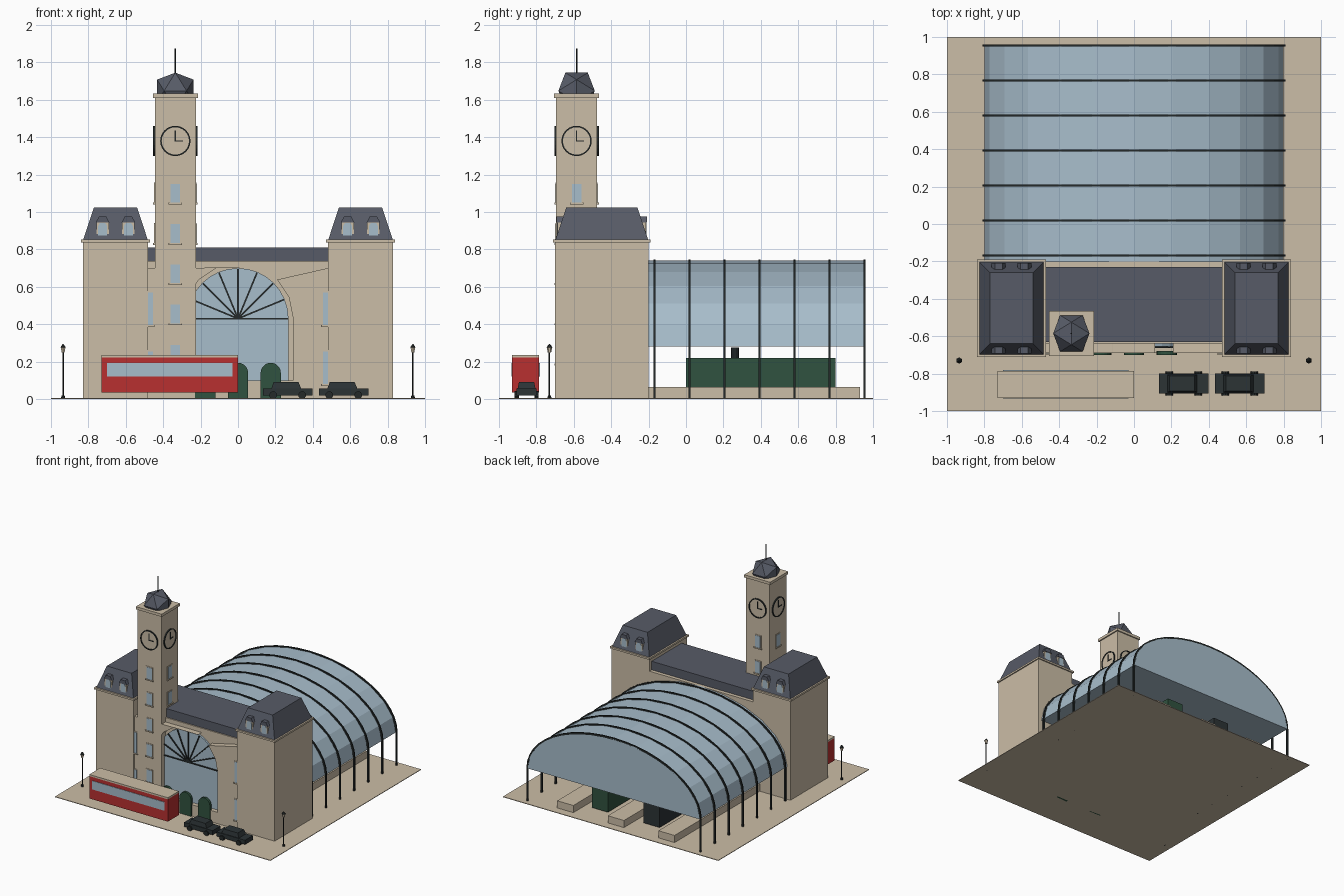
import bpy, bmesh, math
from mathutils import Matrix, Vector

if "Cube" in bpy.data.objects:
    bpy.data.objects.remove(bpy.data.objects["Cube"])


def material(name, rgb):
    m = bpy.data.materials.new(name)
    m.diffuse_color = (*rgb, 1)
    m.use_nodes = True
    m.node_tree.nodes["Principled BSDF"].inputs["Base Color"].default_value = m.diffuse_color
    return m


STONE = material("warm stone", (0.60, 0.51, 0.385))
SLATE = material("grey slate", (0.095, 0.105, 0.135))
GLASS = material("pale blue glass", (0.39, 0.51, 0.60))
IRON = material("dark iron", (0.018, 0.023, 0.023))
GREEN = material("dark green", (0.03, 0.085, 0.05))
RED = material("bus red", (0.48, 0.03, 0.03))
CAR = material("charcoal paint", (0.025, 0.033, 0.036))


def finish(name, bm, mat, M=None):
    bmesh.ops.recalc_face_normals(bm, faces=bm.faces)
    if M:
        bm.transform(M)
    me = bpy.data.meshes.new(name)
    bm.to_mesh(me)
    bm.free()
    me.materials.append(mat)
    ob = bpy.data.objects.new(name, me)
    bpy.context.collection.objects.link(ob)
    return ob


def frustum(name, lo, hi, z0, z1, mat, M=None):
    # lo and hi are (x0, x1, y0, y1) rectangles
    bm = bmesh.new()
    vs = [bm.verts.new((x, y, z)) for r, z in ((lo, z0), (hi, z1))
          for x in r[:2] for y in r[2:]]
    bmesh.ops.convex_hull(bm, input=vs)
    bmesh.ops.dissolve_limit(bm, angle_limit=0.001, verts=bm.verts, edges=bm.edges)
    return finish(name, bm, mat, M)


def box(name, x0, x1, y0, y1, z0, z1, mat, M=None):
    return frustum(name, (x0, x1, y0, y1), (x0, x1, y0, y1), z0, z1, mat, M)


def prism(name, pts, y0, y1, mat, M=None):
    # x-z outline extruded along y
    bm = bmesh.new()
    f = bm.faces.new([bm.verts.new((x, y0, z)) for x, z in pts])
    r = bmesh.ops.extrude_face_region(bm, geom=[f])
    bmesh.ops.translate(bm, vec=(0, y1 - y0, 0),
                        verts=[v for v in r["geom"] if isinstance(v, bmesh.types.BMVert)])
    return finish(name, bm, mat, M)


def cone(name, c, r0, r1, z0, z1, mat, n=8, M=None):
    bm = bmesh.new()
    bmesh.ops.create_cone(bm, cap_ends=True, segments=n, radius1=r0, radius2=r1, depth=z1 - z0,
                          matrix=Matrix.Translation((c[0], c[1], (z0 + z1) / 2)))
    return finish(name, bm, mat, M)


def arc(rx, rz, cz, n, a0=0, a1=180):
    a = [math.radians(a0 + (a1 - a0) * i / n) for i in range(n + 1)]
    return [(rx * math.cos(t), cz + rz * math.sin(t)) for t in a]


def bar(name, p, q, w, y0, y1, mat, M=None):
    # flat strip between two x-z points
    p, q = Vector(p), Vector(q)
    d = (q - p).normalized() * w / 2
    n = Vector((-d.y, d.x))
    return prism(name, [p + n, q + n, q - n, p - n], y0, y1, mat, M)


def window(name, x, y, z, h, M=None):
    # pane, frame and sill facing -y
    box(name + "_frame", x - .032, x + .032, y - .003, y + .01, z, z + h + .007, STONE, M)
    box(name + "_pane", x - .025, x + .025, y - .005, y + .01, z, z + h, GLASS, M)
    box(name + "_sill", x - .036, x + .036, y - .009, y + .01, z - .01, z, STONE, M)


# ground
box("forecourt", -1, 1, -1, 1, 0, .005, STONE)

# side pavilions with mansard roofs and dormers
for s, side in ((-1, "left"), (1, "right")):
    T = Matrix.Translation((.655 * s, -.45, 0))
    box(side + "_pavilion", -.175, .175, -.25, .25, 0, .84, STONE, T)
    box(side + "_pavilion_cornice", -.185, .185, -.26, .26, .838, .853, STONE, T)
    frustum(side + "_mansard_roof", (-.172, .172, -.247, .247),
            (-.115, .115, -.19, .19), .853, 1.025, SLATE, T)
    for k in (0, 1):
        D = T @ Matrix.Rotation(math.pi * k, 4, 'Z')
        for dx in (-.069, .069):
            box("dormer", dx - .033, dx + .033, -.237, -.19, .86, .945, STONE, D)
            prism("dormer_pane", [(dx - .024, .87), (dx + .024, .87), (dx + .024, .925),
                  (dx + .014, .942), (dx - .014, .942), (dx - .024, .925)], -.24, -.23, GLASS, D)
            prism("dormer_roof", [(dx - .037, .943), (dx + .037, .943), (dx + .02, .975),
                  (dx - .02, .975)], -.242, -.18, SLATE, D)

# central hall and roof
box("hall", -.48, .48, -.64, -.20, 0, .738, STONE)
box("hall_roof", -.48, .48, -.63, -.23, .738, .81, SLATE)

# front wall with arched opening
opening = [p for p in arc(.295, .295, .43, 8) if p[1] < .71]
prism("front_wall", [(-.48, 0), (.48, 0), (.48, .70)] + opening[:3][::-1]
      + [(.295, .10), (-.295, .10)] + opening[3:][::-1] + [(-.48, .70)], -.69, -.63, STONE)

# fan window
prism("arch_glass", [(-.27, .10), (.27, .10)] + arc(.27, .27, .43, 16), -.655, -.635, GLASS)
for i in range(9):
    a = math.pi * i / 8
    bar("fan_glazing_bar", (0, .43), (.266 * math.cos(a), .43 + .266 * math.sin(a)),
        .009, -.663, -.65, IRON)

# entrance doors
for x in (-.175, 0, .175):
    prism("door", [(x - .054, 0), (x + .054, 0)]
          + [(x + px, pz) for px, pz in arc(.054, .054, .14, 10)], -.70, -.68, GREEN)

# slim windows beside the pavilions
for x in (-.48, .48):
    for z in (.08, .395):
        window("wall_window", x, -.69, z, .175)

# clock tower
T = Matrix.Translation((-.335, -.585, 0))
box("tower", -.11, .11, -.11, .11, 0, 1.615, STONE, T)
box("tower_cornice", -.12, .12, -.12, .12, 1.61, 1.633, STONE, T)
for k in range(4):
    R = T @ Matrix.Rotation(math.pi / 2 * k, 4, 'Z')
    for z in ((.19, .405, .62, .835, 1.05) if k == 0 else (.835, 1.05)):
        window("tower_window", 0, -.11, z, .10, R)
    prism("clock_face", arc(.077, .077, 1.38, 24, 0, 360)[:-1], -.114, -.10, STONE, R)
    rim_out = arc(.081, .081, 1.38, 24, 0, 360)
    rim_in = arc(.073, .073, 1.38, 24, 0, 360)
    bm = bmesh.new()
    rings = [[bm.verts.new((x, y, z)) for x, z in ring[:-1]]
             for ring, y in ((rim_out, -.108), (rim_out, -.119), (rim_in, -.119), (rim_in, -.108))]
    for a, b in zip(rings, rings[1:] + rings[:1]):
        for i in range(24):
            j = (i + 1) % 24
            bm.faces.new((a[i], a[j], b[j], b[i]))
    finish("clock_rim", bm, IRON, R)
    bar("minute_hand", (0, 1.377), (0, 1.437), .007, -.118, -.11, IRON, R)
    bar("hour_hand", (-.003, 1.38), (.04, 1.38), .007, -.118, -.11, IRON, R)

# tower cap: a twenty-sided solid half sunk in the cornice
bm = bmesh.new()
g = (1 + 5 ** .5) / 2
for a in (-1, 1):
    for b in (-g, g):
        for c in ((0, a, b), (a, b, 0), (b, 0, a)):
            bm.verts.new(Vector(c) * .06 + Vector((0, 0, 1.648)))
bmesh.ops.convex_hull(bm, input=bm.verts)
finish("tower_cap", bm, SLATE, T)
cone("spire", (0, 0), .004, .004, 1.73, 1.875, IRON, 6, T)

# train shed: glass vault, iron ribs and posts
prism("shed_vault", arc(.80, .46, .28, 12), -.2, .96, GLASS)
for i in range(7):
    y = -.168 + .187 * i
    outline = ([(.81, 0)] + arc(.81, .467, .28, 24) + [(-.81, 0), (-.797, 0)]
               + arc(.797, .452, .28, 24)[::-1] + [(.797, 0)])
    prism("shed_rib", outline, y - .006, y + .006, IRON)

# platforms and trains
for x in (-.47, 0, .47):
    box("platform", x - .075, x + .075, -.2, .93, 0, .065, STONE)
box("carriage", .165, .315, 0, .8, .02, .22, GREEN)
box("locomotive", -.315, -.165, 0, .8, .02, .22, CAR)
cone("locomotive_chimney", (-.24, .262), .021, .021, .21, .277, CAR, 10)

# bus
box("bus_body", -.73, 0, -.93, -.785, .035, .222, RED)
box("bus_roof", -.73, 0, -.93, -.785, .222, .236, STONE)
box("bus_front_windows", -.70, -.03, -.934, -.925, .12, .192, GLASS)
box("bus_rear_windows", -.70, -.03, -.79, -.781, .12, .192, GLASS)

# cars
for x in (.133, .433):
    box("car_body", x, x + .265, -.905, -.8, .02, .056, CAR)
    frustum("car_cabin", (x + .045, x + .205, -.9, -.805),
            (x + .058, x + .19, -.893, -.812), .056, .092, CAR)
    for wx in (x + .055, x + .21):
        for wy in (-.905, -.8):
            W = Matrix.Translation((wx, wy, .021)) @ Matrix.Rotation(math.pi / 2, 4, 'X')
            cone("car_wheel", (0, 0), .021, .021, -.011, .011, IRON, 10, W)

# street lamps
for x in (-.935, .935):
    c = (x, -.73)
    cone("lamp_base", c, .012, .008, 0, .02, IRON)
    cone("lamp_post", c, .004, .004, 0, .25, IRON)
    cone("lamp_lantern", c, .009, .014, .248, .275, STONE, 6)
    cone("lamp_cap", c, .017, .003, .275, .294, IRON, 6)
